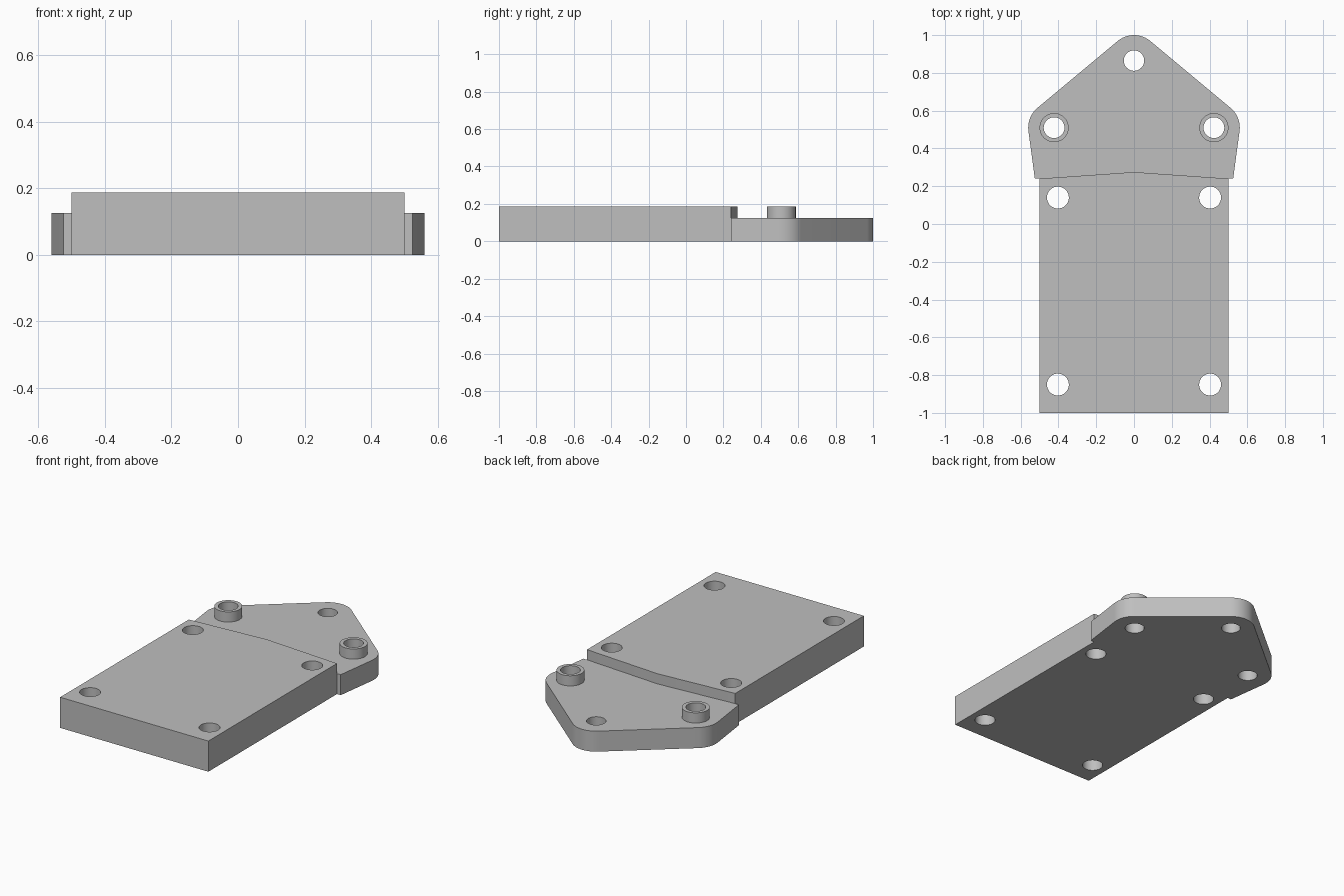
import bpy
import bmesh
from math import cos, sin, radians

cube = bpy.data.objects.get("Cube")
if cube:
    bpy.data.objects.remove(cube, do_unlink=True)

SLAB_TOP, NOSE_TOP = 0.187, 0.125
LUG, TIP = (0.423, 0.51), (0.0, 0.865)

grey = bpy.data.materials.new("light grey")
grey.use_nodes = True
colour = (0.52, 0.52, 0.52, 1)
grey.diffuse_color = colour
grey.node_tree.nodes["Principled BSDF"].inputs["Base Color"].default_value = colour


def arc(centre, radius, start, end, steps):
    """Points along an arc, angles in degrees."""
    angles = [radians(start + (end - start) * i / steps) for i in range(steps + 1)]
    return [(centre[0] + radius * cos(a), centre[1] + radius * sin(a)) for a in angles]


def circle(centre, radius):
    return arc(centre, radius, 0, 360, 48)[:-1]


def prisms(name, outlines, bottom, top):
    """Extrude closed outlines upwards into one object."""
    bm = bmesh.new()
    for outline in outlines:
        base = bm.faces.new([bm.verts.new((x, y, bottom)) for x, y in outline])
        extruded = bmesh.ops.extrude_face_region(bm, geom=[base], use_keep_orig=True)
        verts = [v for v in extruded["geom"] if isinstance(v, bmesh.types.BMVert)]
        bmesh.ops.translate(bm, verts=verts, vec=(0, 0, top - bottom))
    bmesh.ops.recalc_face_normals(bm, faces=bm.faces)
    mesh = bpy.data.meshes.new(name)
    bm.to_mesh(mesh)
    bm.free()
    mesh.materials.append(grey)
    obj = bpy.data.objects.new(name, mesh)
    bpy.context.collection.objects.link(obj)
    return obj


def combine(target, tool, operation):
    """Apply a boolean and discard the tool object."""
    tool.hide_render = True
    mod = target.modifiers.new(operation.lower(), "BOOLEAN")
    mod.operation, mod.solver, mod.object = operation, "EXACT", tool
    bpy.context.view_layer.objects.active = target
    bpy.ops.object.modifier_apply(modifier=mod.name)
    bpy.data.objects.remove(tool, do_unlink=True)


def mirrored(x, y):
    return [(x, y), (-x, y)]


# Thick rectangular slab with a shallow peaked back edge
plate = prisms("mounting_plate", [[(-0.5, -1), (0.5, -1), (0.5, 0.24),
                                   (0, 0.275), (-0.5, 0.24)]], 0, SLAB_TOP)

# Thinner rounded triangular nose
right_half = [(0.525, 0.24)] + arc(LUG, 0.137, -8, 50, 14) + arc(TIP, 0.135, 50, 90, 10)
left_half = [(-x, y) for x, y in reversed(right_half[:-1])]
combine(plate, prisms("nose", [right_half + left_half], 0, NOSE_TOP), "UNION")

# Raised bosses on the two lugs
bosses = [circle(c, 0.077) for c in mirrored(*LUG)]
combine(plate, prisms("bosses", bosses, NOSE_TOP / 2, SLAB_TOP), "UNION")

# Through holes: slab corners, bosses and tip
holes = [circle(c, 0.058) for y in (0.14, -0.85) for c in mirrored(0.403, y)]
holes += [circle(c, 0.055) for c in mirrored(*LUG)]
holes.append(circle(TIP, 0.054))
combine(plate, prisms("holes", holes, -0.1, 0.3), "DIFFERENCE")

# Smooth curved walls, crisp edges
bpy.ops.object.select_all(action="DESELECT")
plate.select_set(True)
bpy.context.view_layer.objects.active = plate
bpy.ops.object.shade_smooth_by_angle(angle=radians(30))
